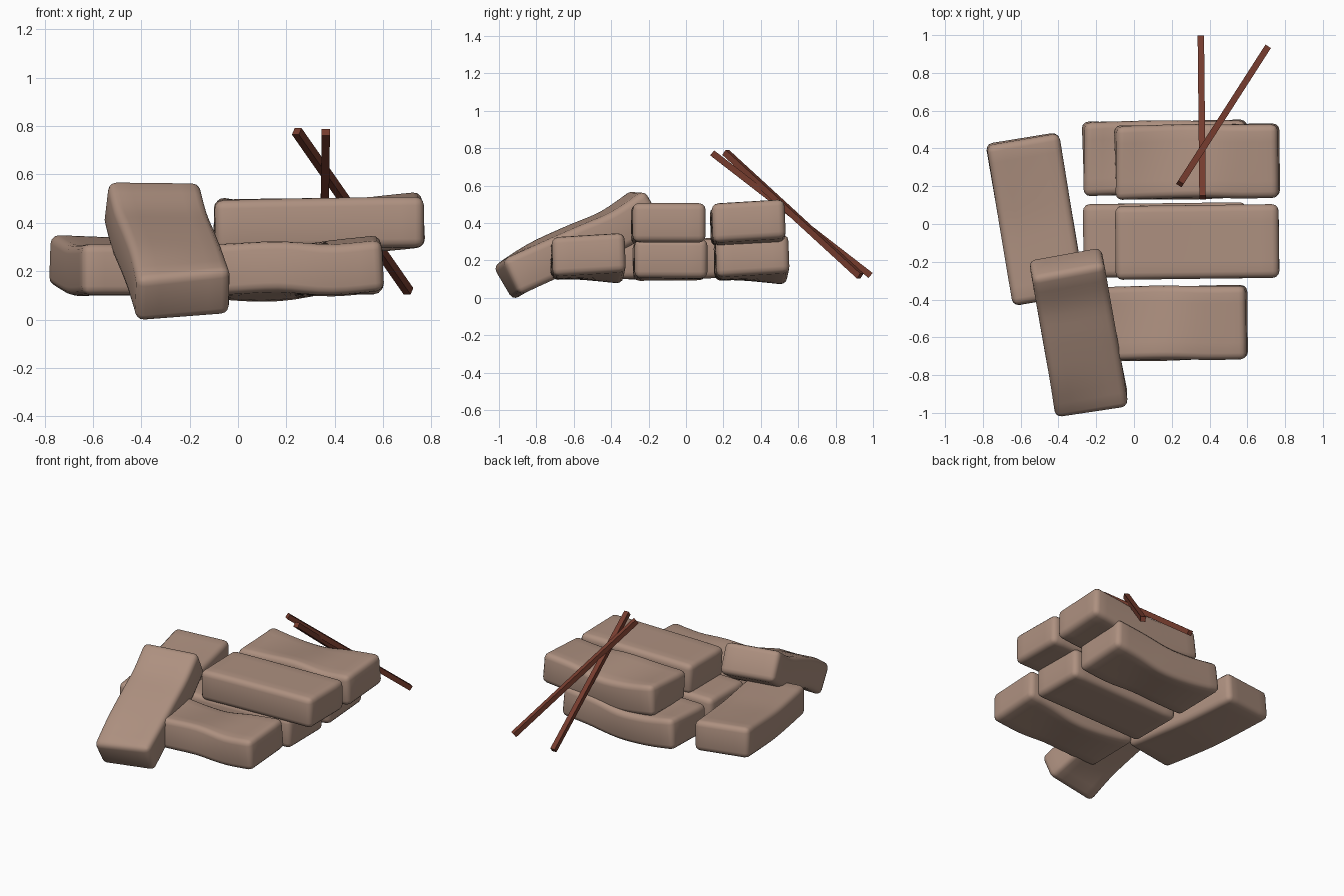
import bpy, bmesh, math
from mathutils import Vector

if "Cube" in bpy.data.objects:
    bpy.data.objects.remove(bpy.data.objects["Cube"])

def material(name, rgb):
    m = bpy.data.materials.new(name)
    m.diffuse_color = (*rgb, 1)
    m.use_nodes = True
    m.node_tree.nodes["Principled BSDF"].inputs["Base Color"].default_value = m.diffuse_color
    return m

SAND = material("sack_tan", (0.42, 0.28, 0.215))
RUST = material("rod_rust", (0.18, 0.045, 0.027))
L, W, H = 0.865, 0.39, 0.21

def spline(vals, u):
    """Catmull-Rom through evenly spaced values, u in -1..1."""
    n = len(vals) - 1
    p = (u + 1) / 2 * n
    i = max(0, min(n - 1, int(p)))
    t = p - i
    b, c = vals[i], vals[i + 1]
    a = vals[i - 1] if i > 0 else 2 * b - c
    d = vals[i + 2] if i + 2 <= n else 2 * c - b
    return 0.5 * (2*b + (c - a)*t + (2*a - 5*b + 4*c - d)*t*t + (3*b - a - 3*c + d)*t**3)

def finish(name, bm, mat):
    me = bpy.data.meshes.new(name)
    bm.to_mesh(me)
    bm.free()
    me.materials.append(mat)
    ob = bpy.data.objects.new(name, me)
    bpy.context.collection.objects.link(ob)
    return ob

def sandbag(name, loc, near, far, heading=0.0, tilt=0.0):
    """Rounded block, sagged by height offsets along its near and far edges."""
    bm = bmesh.new()
    bmesh.ops.create_cube(bm, size=1)
    bmesh.ops.scale(bm, vec=(L, W, H), verts=bm.verts)
    bmesh.ops.bevel(bm, geom=bm.edges[:], offset=0.036, segments=3, profile=0.5, affect='EDGES')
    cuts = [((1, 0, 0), (i / 14 - 0.5) * (L - 0.08)) for i in range(1, 14)]
    cuts += [((0, 1, 0), (i / 6 - 0.5) * (W - 0.08)) for i in range(1, 6)]
    for axis, d in cuts:
        bmesh.ops.bisect_plane(bm, geom=bm.verts[:] + bm.edges[:] + bm.faces[:],
                               plane_co=Vector(axis) * d, plane_no=axis)

    def sag(x, y):
        u, t = x / (L / 2), 0.5 + y / W
        return spline(near, u) * (1 - t) + spline(far, u) * t

    e = 0.01
    for v in bm.verts:
        x, y, z = v.co
        sx = (sag(x + e, y) - sag(x - e, y)) / (2 * e)
        sy = (sag(x, y + e) - sag(x, y - e)) / (2 * e)
        v.co = (x - z * sx * 0.6, y - z * sy * 0.6, z + sag(x, y))
    for f in bm.faces:
        f.smooth = True
    ob = finish(name, bm, SAND)
    ob.location = loc
    ob.rotation_euler = (0, math.radians(-tilt), math.radians(heading))
    return ob

# sag patterns: (near edge, far edge)
wavy = ([-0.012, 0.0, 0.012, -0.006, 0.012], [0.015, -0.02, -0.028, 0.012, 0.036])
flat = ([-0.01, -0.004, 0.0, 0.004, 0.006], [-0.006, -0.002, 0.0, 0.003, 0.004])
lifted = ([0.0, 0.0, 0.0, 0.01, 0.025], [0.0, -0.004, -0.002, 0.018, 0.042])
slumped = ([0.025, 0.012, 0.0, -0.012, 0.012], [-0.018, 0.01, 0.004, -0.01, 0.018])

# lower layer
sandbag("lower_back_bag", (0.165, 0.35, 0.205), *wavy, heading=0.7)
sandbag("lower_middle_bag", (0.165, -0.085, 0.205), *flat, heading=0.7)
sandbag("lower_front_bag", (0.165, -0.525, 0.21), *wavy, heading=0.7)
# upper layer
sandbag("upper_back_bag", (0.335, 0.33, 0.39), *wavy, heading=0.7)
sandbag("upper_middle_bag", (0.335, -0.095, 0.397), *flat, heading=0.7)
# side bag and the one leaning at the front
sandbag("left_bag", (-0.52, 0.025, 0.207), *lifted, heading=99.5)
sandbag("leaning_bag", (-0.292, -0.575, 0.282), *slumped, heading=100, tilt=26.5)

def rod(name, a, b, r=0.034):
    a, b = Vector(a), Vector(b)
    bm = bmesh.new()
    bmesh.ops.create_cube(bm, size=1)
    bmesh.ops.scale(bm, vec=(r, r, (b - a).length), verts=bm.verts)
    ob = finish(name, bm, RUST)
    ob.location = (a + b) / 2
    ob.rotation_euler = (b - a).to_track_quat('Z', 'Y').to_euler()

# crossed rods leaning on the back
rod("straight_rod", (0.363, 0.14, 0.775), (0.354, 0.987, 0.12))
rod("slanted_rod", (0.243, 0.212, 0.778), (0.705, 0.932, 0.117))
